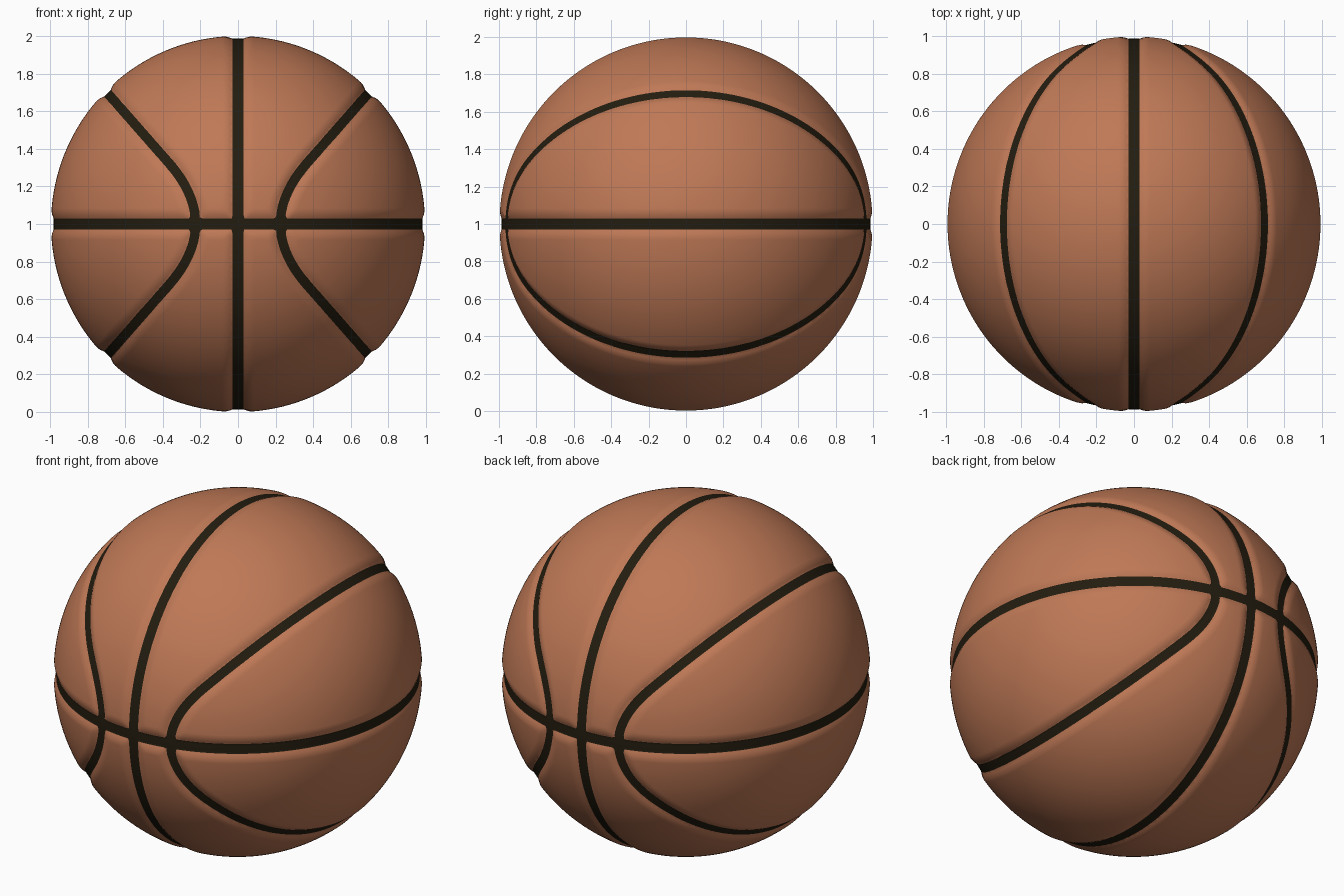
import bpy, bmesh, math
from mathutils import Vector
from mathutils.kdtree import KDTree

if "Cube" in bpy.data.objects:
    bpy.data.objects.remove(bpy.data.objects["Cube"])

SEAM = 0.03        # half width of the dark seam
SHOULDER = 0.08    # where the panel starts rounding down to the seam
DEPTH = 0.014


def material(name, rgb):
    m = bpy.data.materials.new(name)
    m.diffuse_color = (*rgb, 1)
    m.use_nodes = True
    m.node_tree.nodes["Principled BSDF"].inputs["Base Color"].default_value = m.diffuse_color
    return m


# Curved side seam: front-view x as a function of height above the middle
Z1 = 0.33
SLOPE = 0.467 / (0.694 - Z1 / 2)


def seam_x(z):
    if z < Z1:
        return 0.23 + SLOPE * z * z / (2 * Z1)
    return 0.23 + SLOPE * (z - Z1 / 2)


lo, hi = 0.0, 1.0
for _ in range(40):
    mid = (lo + hi) / 2
    if seam_x(mid) ** 2 + mid * mid < 1:
        lo = mid
    else:
        hi = mid

# One eighth of the seam loop, the rest follows by symmetry
N = 1500
tree = KDTree(N + 1)
for i in range(N + 1):
    z = lo * (1 - (1 - i / N) ** 2)
    x = seam_x(z)
    tree.insert((x, math.sqrt(max(0, 1 - x * x - z * z)), z), i)
tree.balance()


def seam_distance(p):
    a = Vector((abs(p.x), abs(p.y), abs(p.z)))
    return min(a.x, a.z, tree.find(a)[2] + 0.004)


bm = bmesh.new()
bmesh.ops.create_icosphere(bm, subdivisions=7, radius=1)
dist = {v: seam_distance(v.co) for v in bm.verts}


# Cut clean edge loops at a fixed distance from the seams
def cut_at(level):
    for v in bm.verts:
        if abs(dist[v] - level) < 0.0012:
            dist[v] = level
    ring = [v for v in bm.verts if dist[v] == level]
    for e in list(bm.edges):
        a, b = e.verts
        da, db = dist[a] - level, dist[b] - level
        if da * db < 0:
            new = bmesh.utils.edge_split(e, a, da / (da - db))[1]
            new.co.normalize()
            dist[new] = level
            ring.append(new)
    bmesh.ops.connect_verts(bm, verts=ring)


cut_at(SEAM)
cut_at(SHOULDER)

# Seam faces are dark, panels are brown
for f in bm.faces:
    c = f.calc_center_median().normalized()
    f.material_index = 1 if seam_distance(c) < SEAM else 0

# Sink the seams with rounded panel shoulders
for v in bm.verts:
    t = min(1, max(0, (dist[v] - SEAM) / (SHOULDER - SEAM)))
    v.co = v.co.normalized() * (1 - DEPTH * (1 - t) ** 2)
    v.co.x *= 0.995

mesh = bpy.data.meshes.new("ball")
bm.to_mesh(mesh)
bm.free()
mesh.materials.append(material("brown leather", (0.52, 0.19, 0.093)))
mesh.materials.append(material("dark seam", (0.017, 0.012, 0.005)))
ball = bpy.data.objects.new("ball", mesh)
ball.location.z = 1
bpy.context.collection.objects.link(ball)
bpy.context.view_layer.objects.active = ball
ball.select_set(True)
bpy.ops.object.shade_smooth_by_angle(angle=math.radians(30))
